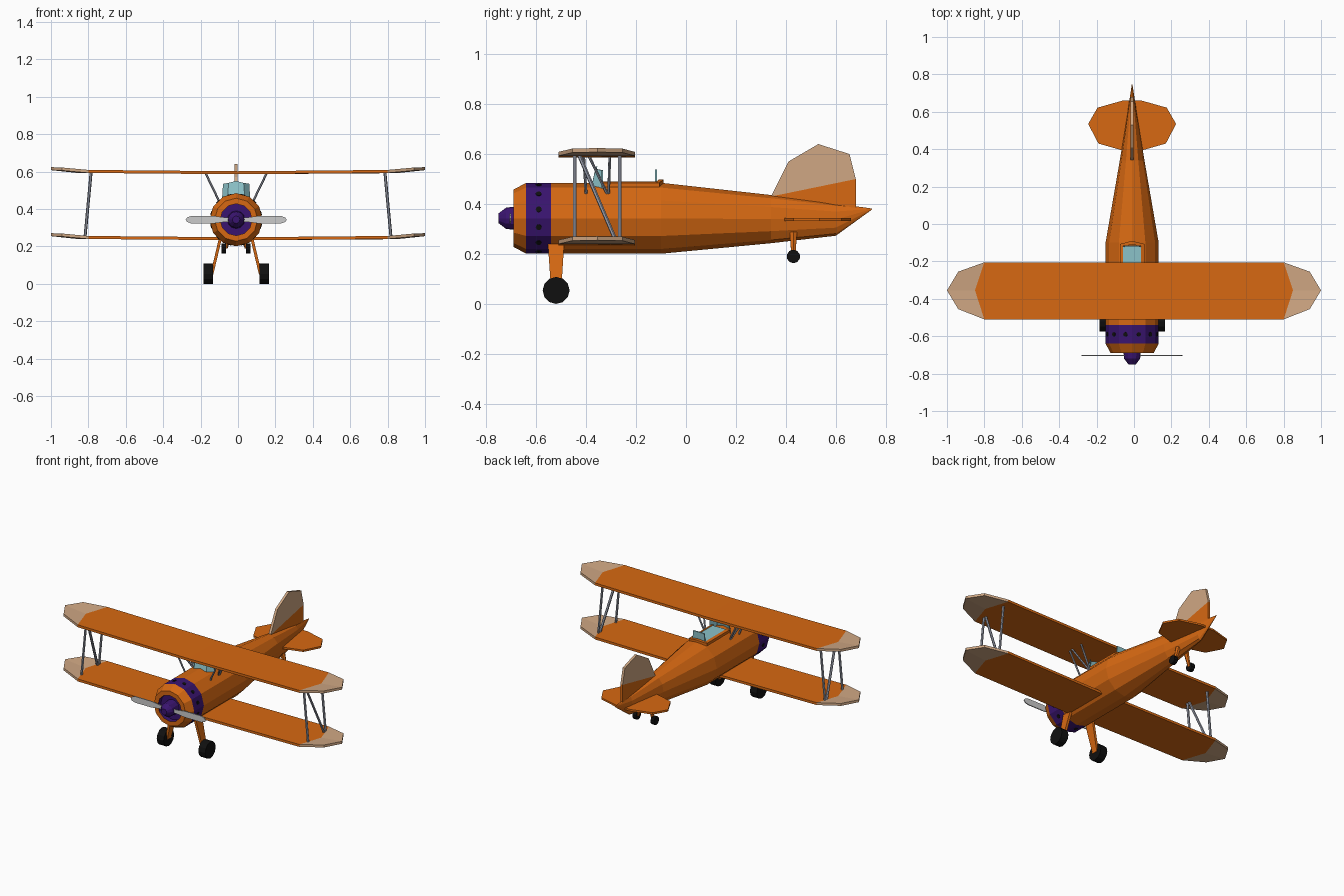
import bpy, bmesh, math
from mathutils import Vector

old = bpy.data.objects.get("Cube")
if old:
    bpy.data.objects.remove(old, do_unlink=True)

CX, CZ, R, SIDES = -0.01, 0.343, 0.142, 12


def colour(name, r, g, b):
    m = bpy.data.materials.new(name)
    m.use_nodes = True
    m.diffuse_color = (r, g, b, 1)
    m.node_tree.nodes["Principled BSDF"].inputs["Base Color"].default_value = (r, g, b, 1)
    return m


orange = colour("orange", 0.68, 0.14, 0.006)
tan = colour("tan", 0.63, 0.39, 0.23)
purple = colour("purple", 0.042, 0.007, 0.16)
black = colour("black", 0.005, 0.005, 0.005)
glass = colour("glass", 0.26, 0.54, 0.58)
metal = colour("strut_grey", 0.34, 0.36, 0.43)
silver = colour("propeller_grey", 0.6, 0.6, 0.6)


def build(name, verts, faces, mats, indices=None):
    me = bpy.data.meshes.new(name)
    me.from_pydata([tuple(v) for v in verts], [], faces)
    for m in mats:
        me.materials.append(m)
    for i, k in enumerate(indices or []):
        me.polygons[i].material_index = k
    bm = bmesh.new()
    bm.from_mesh(me)
    bmesh.ops.recalc_face_normals(bm, faces=bm.faces)
    bm.to_mesh(me)
    bm.free()
    ob = bpy.data.objects.new(name, me)
    bpy.context.scene.collection.objects.link(ob)
    return ob


def plate(name, outline, offset, mat):
    """Flat slab: outline of 3D points thickened by +-offset."""
    off, n = Vector(offset), len(outline)
    pts = [Vector(p) for p in outline]
    verts = [p - off for p in pts] + [p + off for p in pts]
    faces = [list(range(n)), list(range(n, 2 * n))]
    faces += [[i, (i + 1) % n, n + (i + 1) % n, n + i] for i in range(n)]
    return build(name, verts, faces, [mat])


def loft(name, rings, mats, rule=None):
    """12-sided rings along y, each (y, half width, low z, high z)."""
    verts, faces, idx = [], [], []
    for y, w, lo, hi in rings:
        for k in range(SIDES):
            a = math.tau * k / SIDES
            verts.append((CX + w * math.cos(a), y, (lo + hi) / 2 + (hi - lo) / 2 * math.sin(a)))
    for r in range(len(rings) - 1):
        for k in range(SIDES):
            j, b = (k + 1) % SIDES, r * SIDES
            faces.append([b + k, b + j, b + SIDES + j, b + SIDES + k])
            idx.append(rule(r) if rule else 0)
    faces += [list(range(SIDES)), list(range(len(verts) - SIDES, len(verts)))]
    idx += [rule(0) if rule else 0, 0]
    return build(name, verts, faces, mats, idx)


def rod(name, a, b, r, mat, sides=6, r2=None):
    """Cylinder or cone between two points."""
    a, b = Vector(a), Vector(b)
    me = bpy.data.meshes.new(name)
    bm = bmesh.new()
    bmesh.ops.create_cone(bm, cap_ends=True, segments=sides, radius1=r,
                          radius2=r2 or r, depth=(b - a).length)
    bm.to_mesh(me)
    bm.free()
    me.materials.append(mat)
    ob = bpy.data.objects.new(name, me)
    ob.location = (a + b) / 2
    ob.rotation_mode = 'QUATERNION'
    ob.rotation_quaternion = (b - a).to_track_quat('Z', 'Y')
    bpy.context.scene.collection.objects.link(ob)
    return ob


def circle(y, r):
    return (y, r, CZ - r, CZ + r)


# Fuselage with recessed cowl opening and purple band
loft("fuselage", [circle(-0.66, 0.085), circle(-0.69, 0.085), circle(-0.69, 0.115),
                  circle(-0.64, R), circle(-0.54, R), circle(-0.1, R),
                  (0.34, 0.066, 0.243, 0.436), (0.6, 0.024, 0.273, 0.402),
                  (0.745, 0.002, 0.378, 0.382)],
     [orange, purple], lambda r: 1 if r in (0, 3) else 0)

# Dark vents around the band
for k in range(SIDES):
    a = math.tau * (k + 0.5) / SIDES
    d = Vector((math.cos(a), 0, math.sin(a)))
    p = Vector((CX, -0.59, CZ)) + d * R * math.cos(math.pi / SIDES)
    rod("cowl_vent", p - d * 0.003, p + d * 0.003, 0.012, black, 8)

# Spinner and propeller
loft("spinner", [circle(-0.75, 0.02), circle(-0.72, 0.043), circle(-0.655, 0.048)], [purple])
half = [(0.0, 0.012), (0.06, 0.012), (0.12, 0.02), (0.24, 0.02), (0.262, 0.012), (0.27, 0)]
upper = half + [(x, -z) for x, z in reversed(half[:-1])]
for s in (-1, 1):
    plate("propeller_blade", [(CX + s * x, -0.703, CZ + z) for x, z in upper],
          (0, 0.003, 0), silver)


# Wings: flat main panels with upturned tan tips
def wing(name, dz):
    half = [(0, -0.51, 0.602), (0.8, -0.51, 0.609), (0.85, -0.355, 0.608), (0.8, -0.205, 0.609),
            (0, -0.205, 0.602), (0.94, -0.455, 0.622), (1, -0.355, 0.624), (0.94, -0.255, 0.622)]
    top = [[0, 1, 2, 3, 4], [1, 5, 6, 2], [2, 6, 7, 3]]
    rim = [(0, 1), (1, 5), (5, 6), (6, 7), (7, 3), (3, 4)]
    for s in (-1, 1):
        verts = [(s * x, y, z + dz - t) for t in (0, 0.016) for x, y, z in half]
        faces = top + [[i + 8 for i in f] for f in top]
        faces += [[a, b, b + 8, a + 8] for a, b in rim]
        build(name, verts, faces, [orange, tan], [0, 1, 1] * 2 + [0, 1, 1, 1, 1, 0])


wing("upper_wing", 0)
wing("lower_wing", -0.353)

# Struts, mirrored
for s in (-1, 1):
    for y_top, y_low in ((-0.445, -0.445), (-0.265, -0.265), (-0.43, -0.28)):
        rod("wing_strut", (s * 0.785, y_top, 0.6), (s * 0.818, y_low, 0.25), 0.008, metal)
    for y_top, y_low in ((-0.41, -0.4), (-0.305, -0.31), (-0.39, -0.315)):
        rod("cabane_strut", (CX + s * 0.165, y_top, 0.595), (CX + s * 0.09, y_low, 0.44),
            0.006, metal)

# Tail fin and tailplane
plate("fin_base", [(CX, 0.34, 0.43), (CX, 0.68, 0.5), (CX, 0.68, 0.385), (CX, 0.4, 0.39)],
      (0.008, 0, 0), orange)
plate("fin_tip", [(CX, 0.34, 0.43), (CX, 0.41, 0.57), (CX, 0.53, 0.64),
                  (CX, 0.655, 0.6), (CX, 0.68, 0.5)], (0.008, 0, 0), tan)
side = [(0.04, 0.39), (0.18, 0.43), (0.235, 0.535), (0.185, 0.622), (0.05, 0.66)]
plate("tailplane", [(CX + x, y, 0.338) for x, y in side]
      + [(CX - x, y, 0.338) for x, y in reversed(side)], (0, 0, 0.006), orange)

# Landing gear, main and tail, mirrored
for s in (-1, 1):
    def gx(x):
        return CX + s * x
    plate("main_leg", [(gx(0.085), -0.553, 0.24), (gx(0.085), -0.488, 0.24),
                       (gx(0.13), -0.5, 0.05), (gx(0.13), -0.54, 0.05)], (0.008, 0, 0), orange)
    rod("main_wheel", (gx(0.125), -0.52, 0.054), (gx(0.175), -0.52, 0.054), 0.054, black, 12)
    rod("tail_leg", (gx(0.03), 0.43, 0.285), (gx(0.055), 0.43, 0.19), 0.017, orange, 6, 0.009)
    rod("tail_wheel", (gx(0.053), 0.43, 0.19), (gx(0.078), 0.43, 0.19), 0.027, black, 10)

# Front windscreen: centre pane and two swept side panes
plate("windscreen", [(CX - 0.045, -0.375, 0.475), (CX + 0.045, -0.375, 0.475),
                     (CX + 0.04, -0.36, 0.54), (CX, -0.358, 0.55), (CX - 0.04, -0.36, 0.54)],
      (0, 0.003, 0), glass)
for s in (-1, 1):
    plate("windscreen_side", [(CX + s * 0.045, -0.375, 0.47), (CX + s * 0.075, -0.335, 0.46),
                              (CX + s * 0.07, -0.335, 0.535), (CX + s * 0.04, -0.36, 0.54)],
          (0, 0.003, 0), glass)

# Cockpit: glazed floor, upright rear pane and orange rim
plate("cockpit_panel", [(CX + x, y, 0.484) for x, y in
                        ((-0.048, -0.33), (0.048, -0.33), (0.048, -0.12), (-0.048, -0.12))],
      (0, 0, 0.004), glass)
plate("rear_pane", [(CX + x, -0.12, z) for x, z in
                    ((-0.045, 0.475), (0.045, 0.475), (0.04, 0.538), (-0.04, 0.538))],
      (0, 0.004, 0), glass)
for s in (-1, 1):
    plate("cockpit_rim", [(CX + s * x, y, z) for x, y, z in
                          ((0.048, -0.34, 0.48), (0.065, -0.34, 0.475),
                           (0.065, -0.11, 0.475), (0.048, -0.12, 0.48))],
          (0, 0, 0.01), orange)
    plate("cockpit_back_rim", [(CX + s * x, y, z) for x, y, z in
                               ((0, -0.11, 0.488), (0.065, -0.122, 0.475),
                                (0.065, -0.107, 0.475), (0, -0.09, 0.488))],
          (0, 0, 0.01), orange)
